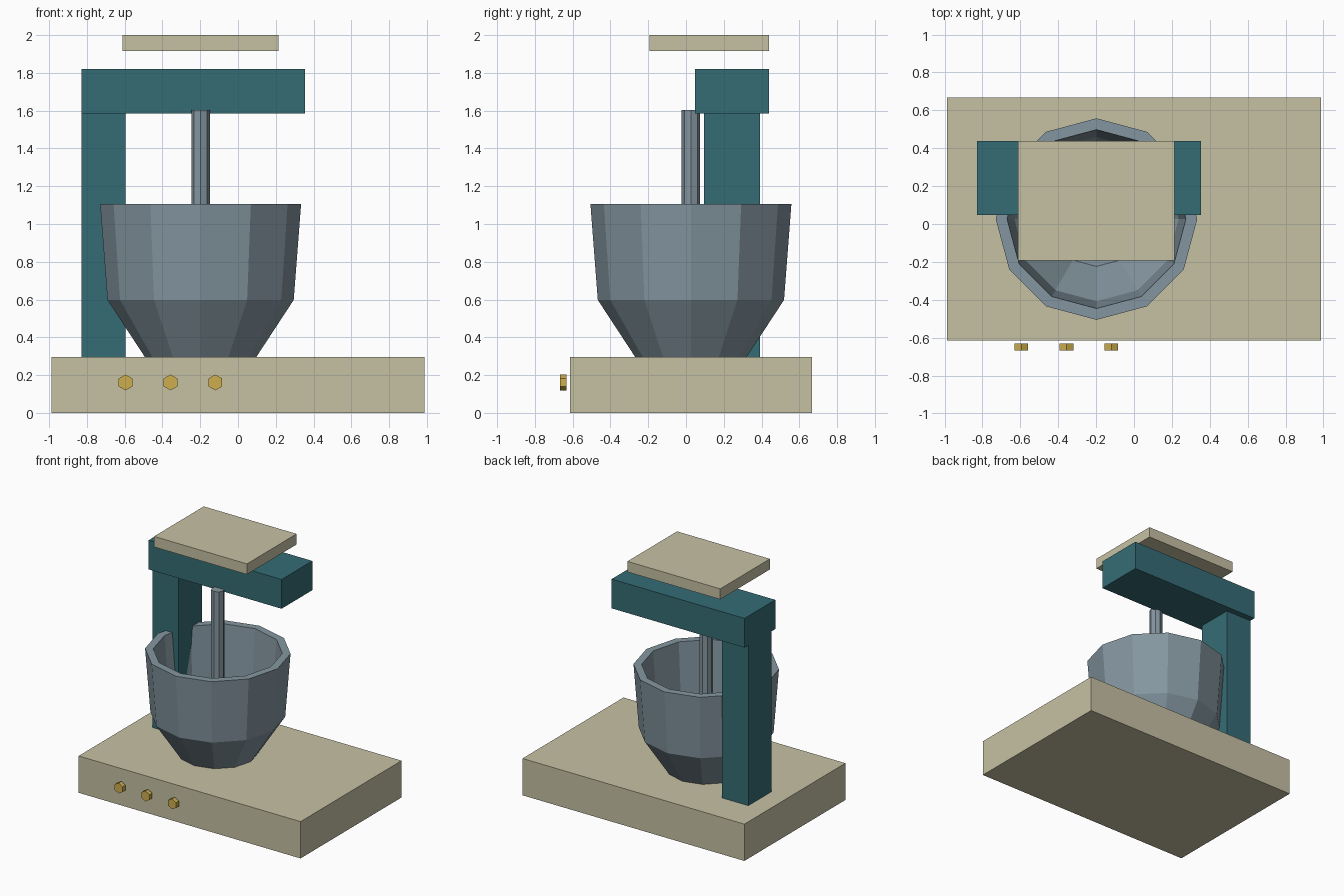
import bpy, bmesh, math

if "Cube" in bpy.data.objects:
    bpy.data.objects.remove(bpy.data.objects["Cube"])


def srgb(r, g, b):
    def lin(c):
        c /= 255
        return c / 12.92 if c <= 0.04045 else ((c + 0.055) / 1.055) ** 2.4
    return (lin(r), lin(g), lin(b), 1)


def material(name, rgb):
    m = bpy.data.materials.new(name)
    m.diffuse_color = srgb(*rgb)
    m.use_nodes = True
    m.node_tree.nodes["Principled BSDF"].inputs["Base Color"].default_value = m.diffuse_color
    return m


cream = material("cream", (198, 193, 164))
teal = material("teal", (53, 108, 117))
steel = material("steel", (132, 150, 160))
brass = material("brass", (205, 174, 78))


def finish(name, bm, mat):
    bmesh.ops.recalc_face_normals(bm, faces=bm.faces)
    mesh = bpy.data.meshes.new(name)
    bm.to_mesh(mesh)
    bm.free()
    mesh.materials.append(mat)
    ob = bpy.data.objects.new(name, mesh)
    bpy.context.collection.objects.link(ob)
    return ob


def box(name, x, y, z, mat):
    """Box from (min, max) ranges."""
    bm = bmesh.new()
    bmesh.ops.create_cube(bm, size=1)
    for v in bm.verts:
        v.co = [lo + (c + 0.5) * (hi - lo) for c, (lo, hi) in zip(v.co, (x, y, z))]
    return finish(name, bm, mat)


def lathe(name, profile, sides, loc, mat, rot=(0, 0, 0)):
    """Faceted turned part from (radius, height) points, capped at both ends."""
    bm = bmesh.new()
    rings = []
    for r, h in profile:
        rings.append([bm.verts.new((r * math.cos(2 * math.pi * i / sides),
                                    r * math.sin(2 * math.pi * i / sides), h))
                      for i in range(sides)])
    for a, b in zip(rings, rings[1:]):
        for i in range(sides):
            j = (i + 1) % sides
            bm.faces.new((a[i], a[j], b[j], b[i]))
    bm.faces.new(rings[0])
    bm.faces.new(rings[-1])
    ob = finish(name, bm, mat)
    ob.location, ob.rotation_euler = loc, rot
    return ob


# Base, stand and cover plate
box("base", (-0.987, 0.987), (-0.615, 0.668), (0, 0.296), cream)
box("column", (-0.828, -0.596), (0.096, 0.391), (0.296, 1.585), teal)
box("arm", (-0.828, 0.354), (0.048, 0.439), (1.585, 1.82), teal)
box("top_cover", (-0.612, 0.214), (-0.192, 0.439), (1.915, 2.0), cream)

# Bowl: outside wall, rim, inside wall, floor
lathe("bowl", [(0.295, 0.296), (0.493, 0.598), (0.532, 1.106),
               (0.472, 1.106), (0.434, 0.615), (0.25, 0.35)],
      12, (-0.198, 0.026, 0), steel)

# Mixing shaft
lathe("mixing_shaft", [(0.049, 0.6), (0.049, 1.603)], 8, (-0.198, 0.026, 0), steel)

# Control knobs on the front
for i, x in enumerate((-0.595, -0.357, -0.12)):
    k = lathe(f"knob_{i + 1}", [(0.042, 0), (0.042, 0.035)], 6,
              (x, -0.632, 0.161), brass, (math.pi / 2, 0, 0))
    # point of the hexagon faces up
    for v in k.data.vertices:
        v.co.x, v.co.y = -v.co.y, v.co.x
